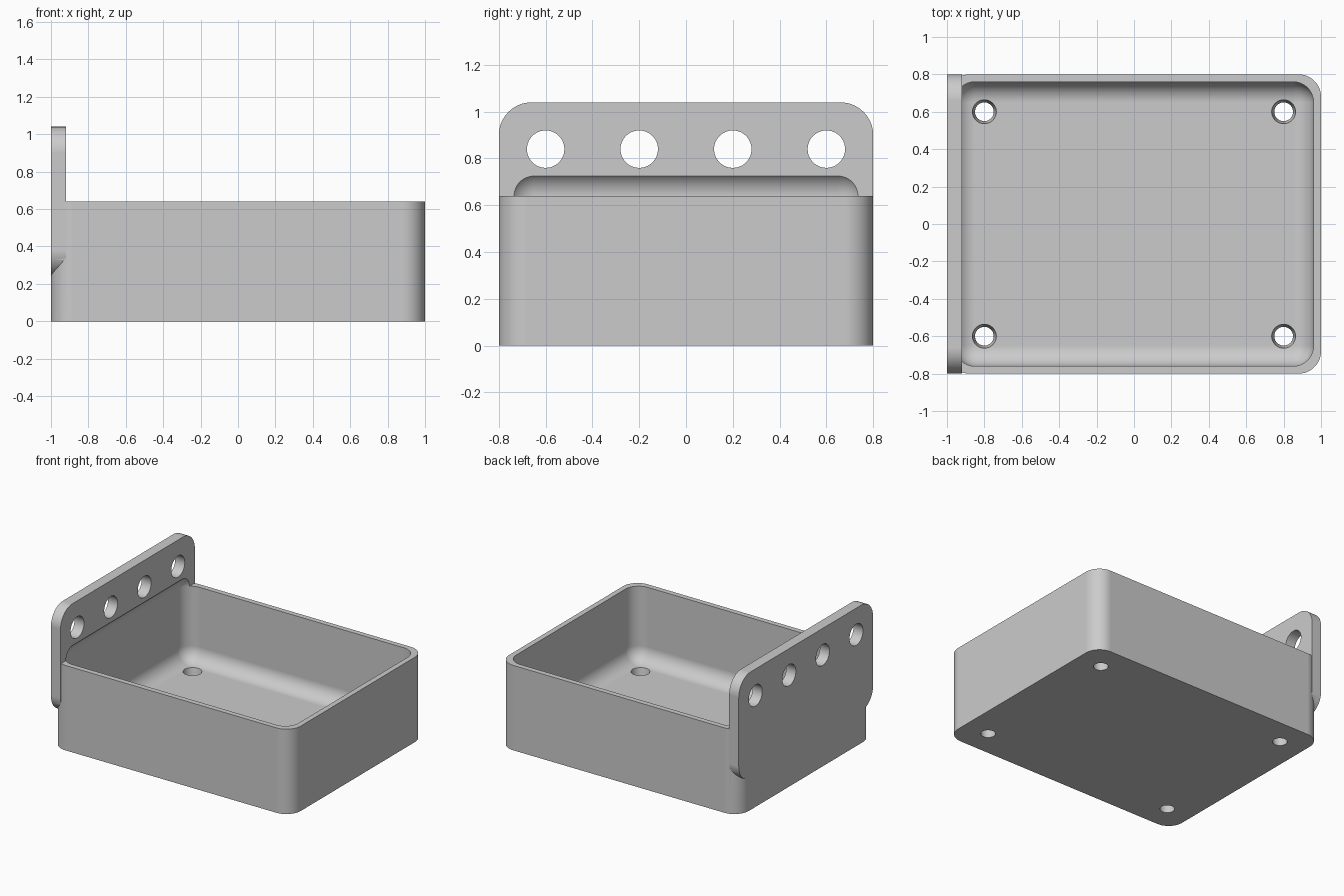
import bpy, bmesh, math
from mathutils import Matrix, Vector

if "Cube" in bpy.data.objects:
    bpy.data.objects.remove(bpy.data.objects["Cube"], do_unlink=True)

WALL, FLOOR, FILLET = 0.04, 0.08, 0.11
BOX_CORNER, PLATE_CORNER = 0.12, 0.14
BOX_H, PLATE_T = 0.64, 0.08

grey = bpy.data.materials.new("light_grey")
grey.use_nodes = True
colour = (0.6, 0.6, 0.6, 1)
grey.diffuse_color = colour
grey.node_tree.nodes["Principled BSDF"].inputs["Base Color"].default_value = colour


def make(name, bm):
    bmesh.ops.recalc_face_normals(bm, faces=bm.faces)
    mesh = bpy.data.meshes.new(name)
    bm.to_mesh(mesh)
    bm.free()
    mesh.materials.append(grey)
    obj = bpy.data.objects.new(name, mesh)
    bpy.context.collection.objects.link(obj)
    return obj


def rounded_block(name, low, high, radius, axis=None, segments=16):
    """Block with the edges along one axis rounded, or all edges if axis is None."""
    low, high = Vector(low), Vector(high)
    bm = bmesh.new()
    bmesh.ops.create_cube(bm, size=1)
    size = high - low
    for v in bm.verts:
        v.co = Vector(v.co[i] * size[i] for i in range(3)) + (low + high) / 2
    edges = [e for e in bm.edges if axis is None
             or abs((e.verts[0].co - e.verts[1].co)[axis]) > 1e-4]
    bmesh.ops.bevel(bm, geom=edges, offset=radius, offset_type='OFFSET',
                    segments=segments, profile=0.5, affect='EDGES')
    return make(name, bm)


def drill(name, centre, r_low, r_high, depth, along_x=False):
    bm = bmesh.new()
    turn = Matrix.Rotation(math.pi / 2, 4, 'Y') if along_x else Matrix()
    bmesh.ops.create_cone(bm, cap_ends=True, segments=48, radius1=r_low,
                          radius2=r_high, depth=depth,
                          matrix=Matrix.Translation(centre) @ turn)
    return make(name, bm)


def combine(target, tool, operation):
    mod = target.modifiers.new(operation.lower(), 'BOOLEAN')
    mod.operation, mod.solver, mod.object = operation, 'EXACT', tool
    bpy.context.view_layer.objects.active = target
    bpy.ops.object.modifier_apply(modifier=mod.name)
    bpy.data.objects.remove(tool, do_unlink=True)


# Tray body with rounded upright corners, joined to the tall end plate
tray = rounded_block("tray_with_end_plate", (-1, -0.8, 0), (1, 0.8, BOX_H), BOX_CORNER, axis=2)
plate = rounded_block("end_plate", (-1, -0.8, 0.24), (-1 + PLATE_T, 0.8, 1.04), PLATE_CORNER, axis=0)
combine(tray, plate, 'UNION')

# Filleted cavity, which also hollows a shallow recess into the plate
cavity = rounded_block("cavity_cutter", (-1 + WALL, -0.8 + WALL, FLOOR),
                       (1 - WALL, 0.8 - WALL, BOX_H + FILLET), FILLET)
combine(tray, cavity, 'DIFFERENCE')

# Row of round holes through the plate
for y in (-0.6, -0.2, 0.2, 0.6):
    combine(tray, drill("plate_hole_cutter", (-0.96, y, 0.84), 0.08, 0.08, 0.2, True), 'DIFFERENCE')

# Tapered screw holes through the floor
for x in (-0.8, 0.8):
    for y in (-0.6, 0.6):
        combine(tray, drill("floor_hole_cutter", (x, y, FLOOR / 2), 0.0465, 0.0675, 0.12), 'DIFFERENCE')

# Smooth fillets, crisp flat faces
bpy.ops.object.select_all(action='DESELECT')
tray.select_set(True)
bpy.context.view_layer.objects.active = tray
bpy.ops.object.shade_smooth_by_angle(angle=math.radians(30))
weighted = tray.modifiers.new("flat_face_normals", 'WEIGHTED_NORMAL')
weighted.keep_sharp = True
